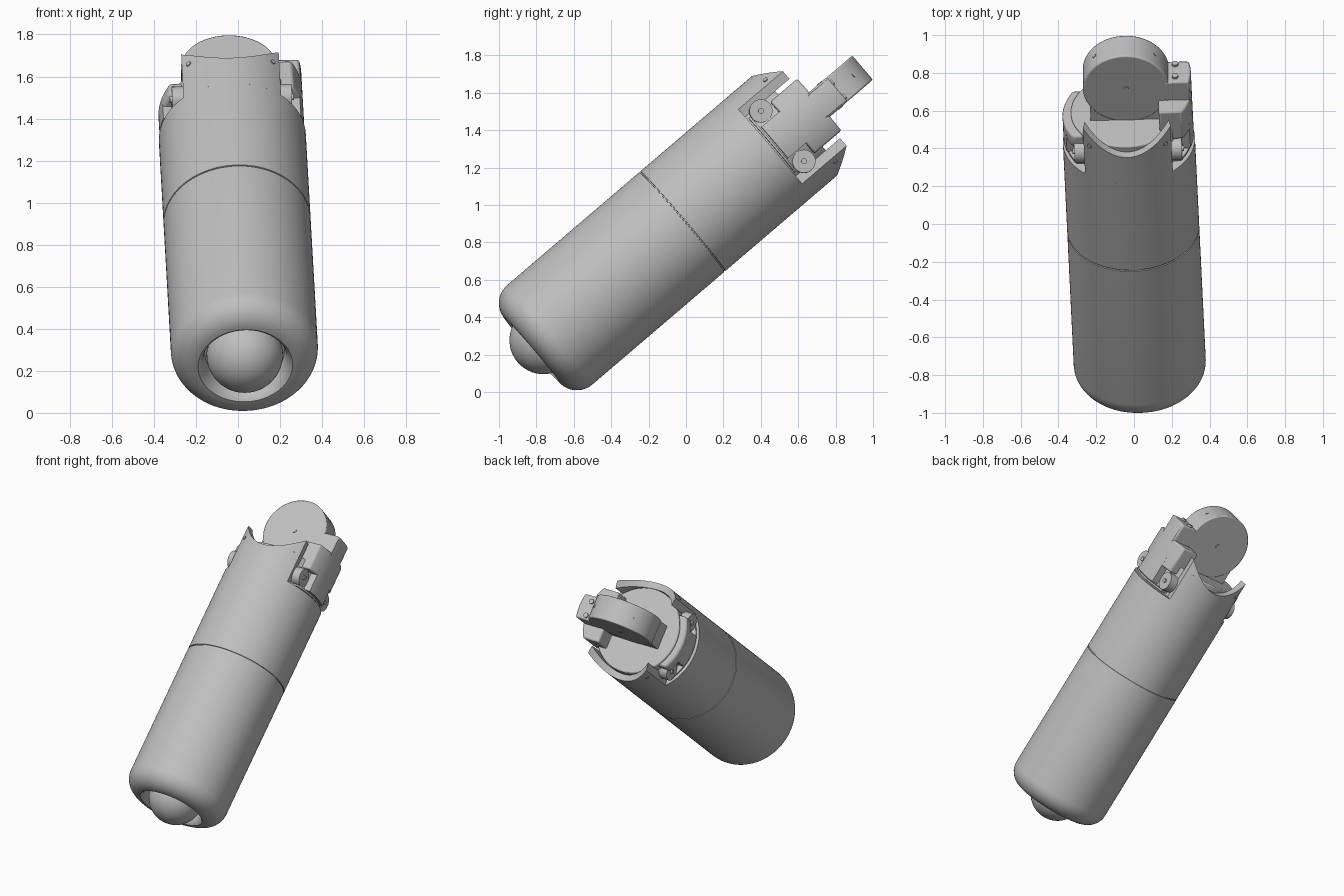
import bpy, bmesh
from math import sin, cos, asin, sqrt, pi, radians
from mathutils import Matrix, Vector

if "Cube" in bpy.data.objects:
    bpy.data.objects.remove(bpy.data.objects["Cube"])

grey = bpy.data.materials.new("satin grey")
grey.use_nodes = True
colour = (0.52, 0.52, 0.52, 1)
grey.diffuse_color = colour
grey.node_tree.nodes["Principled BSDF"].inputs["Base Color"].default_value = colour

# Tilted frame: local z runs along the body, local y points to the back
W = Vector((-0.037, 0.76, 0.649)).normalized()
U = Vector((1, 0, 0))
U = (U - W * U.dot(W)).normalized()
V = W.cross(U)
FRAME = Matrix.Translation((0.017, -0.458, 0.537)) @ Matrix((U, V, W)).transposed().to_4x4()


def finish(name, bm, bevel=0):
    bmesh.ops.recalc_face_normals(bm, faces=bm.faces)
    me = bpy.data.meshes.new(name)
    bm.to_mesh(me)
    bm.free()
    me.materials.append(grey)
    ob = bpy.data.objects.new(name, me)
    ob.matrix_world = FRAME
    bpy.context.collection.objects.link(ob)
    if bevel:
        mod = ob.modifiers.new("Bevel", "BEVEL")
        mod.width, mod.segments, mod.limit_method = bevel, 2, "ANGLE"
    bpy.ops.object.select_all(action="DESELECT")
    ob.select_set(True)
    bpy.context.view_layer.objects.active = ob
    bpy.ops.object.shade_smooth_by_angle(angle=radians(32))
    return ob


def lathe(name, profile, steps=96):
    bm = bmesh.new()
    vs = [bm.verts.new((r, 0, z)) for r, z in profile]
    edges = [bm.edges.new(p) for p in zip(vs, vs[1:])]
    bmesh.ops.spin(bm, geom=vs + edges, axis=(0, 0, 1), cent=(0, 0, 0),
                   angle=2 * pi, steps=steps)
    bmesh.ops.remove_doubles(bm, verts=bm.verts, dist=1e-5)
    return finish(name, bm)


def prism(name, outline, z0, z1, bevel=0):
    bm = bmesh.new()
    face = bm.faces.new([bm.verts.new((x, y, z0)) for x, y in outline])
    top = bmesh.ops.extrude_face_region(bm, geom=[face])["geom"]
    bmesh.ops.translate(bm, vec=(0, 0, z1 - z0),
                        verts=[v for v in top if isinstance(v, bmesh.types.BMVert)])
    return finish(name, bm, bevel)


def cylinder(name, radius, depth, centre, axis, bevel=0, steps=24):
    bm = bmesh.new()
    turn = Vector((0, 0, 1)).rotation_difference(Vector(axis)).to_matrix().to_4x4()
    bmesh.ops.create_cone(bm, cap_ends=True, segments=steps, radius1=radius, radius2=radius,
                          depth=depth, matrix=Matrix.Translation(centre) @ turn)
    return finish(name, bm, bevel)


def lobe_outline(side, inner, half, radius=0.345):
    a = asin(half / radius)
    arc = [(side * radius * cos(a * k / 8), radius * sin(a * k / 8)) for k in range(-8, 9)]
    return arc + [(side * inner, half), (side * inner, -half)]


# Main shell: rounded lip, recess at the bottom, thin seam groove
R, LIP = 0.35, 0.125
profile = [(0, -0.38), (0.19, -0.38), (0.2, -0.44), (0.212, -0.47)]
profile += [(R - LIP + LIP * sin(a), -0.357 - LIP * cos(a))
            for a in [k * pi / 20 for k in range(11)]]
profile += [(R, 0.572), (R - 0.006, 0.573), (R - 0.006, 0.579), (R, 0.58),
            (R, 1.186), (0, 1.186)]
lathe("body_shell", profile)

# Domed lens in the bottom recess
lathe("bottom_dome", [(0.182 * sin(k * pi / 24), -0.4 - 0.182 * cos(k * pi / 24))
                      for k in range(13)])

# Front and back guard plates with a scooped upper edge
for name, side in (("front_guard", -1), ("back_guard", 1)):
    bm = bmesh.new()
    rows = []
    for k in range(-12, 13):
        u = 0.232 * k / 12
        top = 1.365 + 0.135 * (k / 12) ** 2
        inner = u * 0.96
        yo, yi = side * sqrt(R * R - u * u), side * sqrt(0.305 ** 2 - inner ** 2)
        rows.append([bm.verts.new(p) for p in
                     ((u, yo, 1.18), (u, yo, top), (inner, yi, top), (inner, yi, 1.18))])
    for a, b in zip(rows, rows[1:]):
        for i in range(4):
            j = (i + 1) % 4
            bm.faces.new((a[i], a[j], b[j], b[i]))
    bm.faces.new(rows[0])
    bm.faces.new(rows[-1])
    finish(name, bm)
    # Small rivets near the guard corners
    for s in (-1, 1):
        a = Vector((s * 0.2, side * 0.286, 1.4))
        cylinder(name + "_rivet", 0.013, 0.012, a, (a.x, a.y, 0), steps=16)

# Head core, its left and right lobes, and the raised left bracket
prism("head_core", [(0.3 * cos(k * pi / 32), 0.3 * sin(k * pi / 32)) for k in range(64)],
      1.18, 1.4, 0.008)
prism("right_lobe", lobe_outline(-1, 0.1, 0.185), 1.3, 1.385, 0.014)
prism("right_lobe_base", lobe_outline(-1, 0.1, 0.11), 1.215, 1.34)
prism("left_lobe", lobe_outline(1, 0.17, 0.182), 1.34, 1.53, 0.01)
prism("left_lobe_base", lobe_outline(1, 0.1, 0.11), 1.215, 1.4)
prism("left_bracket", lobe_outline(1, 0.2, 0.086), 1.5, 1.655, 0.014)
for y in (-0.045, 0.055):
    cylinder("bracket_stud", 0.017, 0.025, (0.262, y, 1.655), (0, 0, 1), steps=16)

# Hinge knuckles and pins at the four corners
for sx in (-1, 1):
    for sy in (-1, 1):
        cylinder("hinge_knuckle", 0.062, 0.12, (sx * 0.225, sy * 0.177, 1.271), (1, 0, 0))
        cylinder("hinge_pin", 0.015, 0.14, (sx * 0.225, sy * 0.177, 1.271), (1, 0, 0))
    # Thin rail across the side gap
    prism("side_rail", lobe_outline(sx, 0.2, 0.19, 0.335), 1.196, 1.208)

# Upright disc with its neck and centre pin
cylinder("top_disc", 0.228, 0.17, (0, 0, 1.617), (0, 1, 0), 0.008, 96)
prism("disc_neck", [(-0.195, -0.083), (0.215, -0.083), (0.215, 0.083), (-0.195, 0.083)],
      1.38, 1.54)
cylinder("disc_pin", 0.016, 0.178, (0, 0, 1.617), (0, 1, 0), steps=20)
for a in (pi * 0.25, pi * 0.75):
    d = Vector((cos(a), 0, sin(a)))
    cylinder("rim_pin", 0.011, 0.01, Vector((0, 0, 1.617)) + d * 0.226, d, steps=16)
